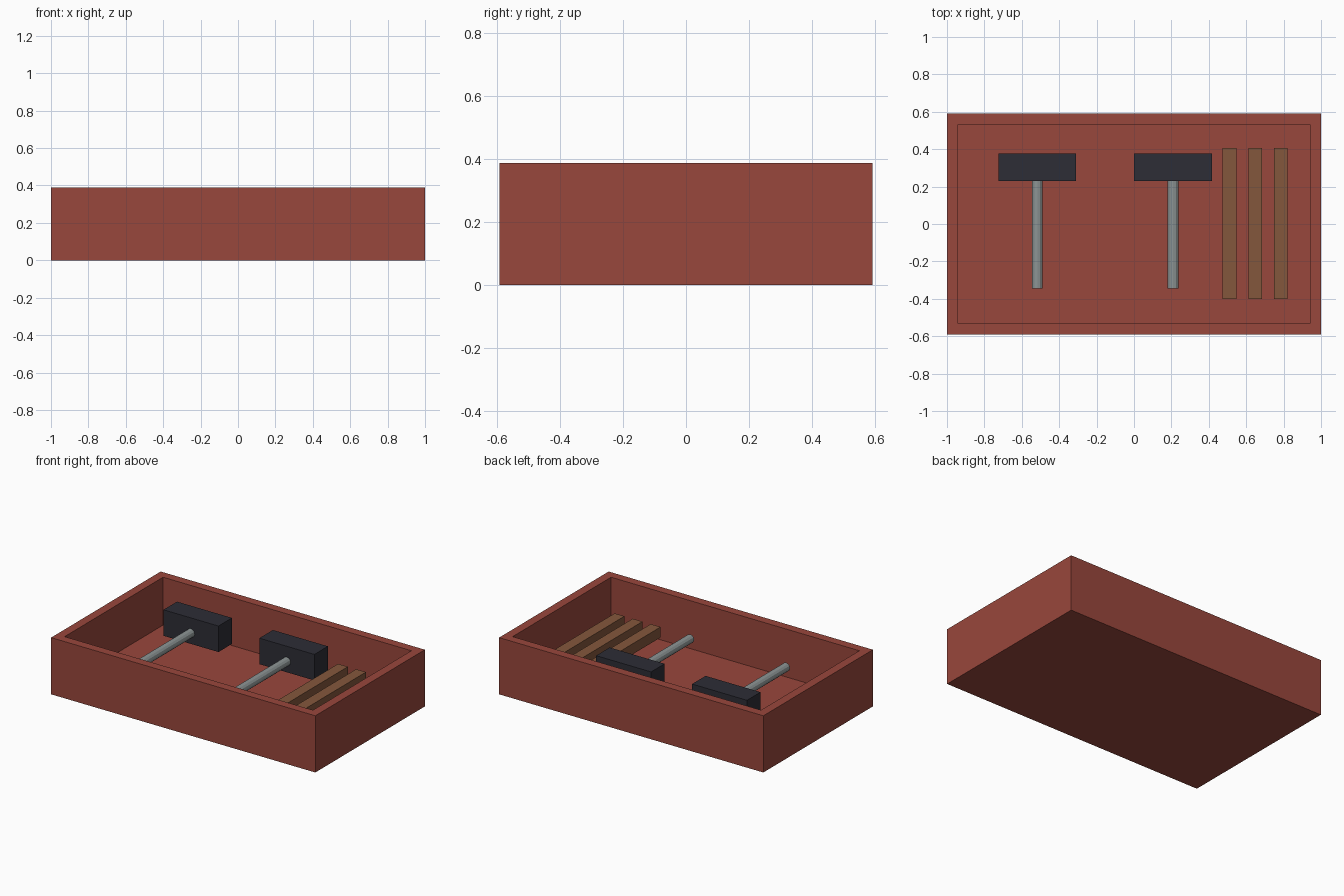
import bpy
import bmesh
import math
from mathutils import Matrix

cube = bpy.data.objects.get("Cube")
if cube:
    bpy.data.objects.remove(cube, do_unlink=True)


def material(name, srgb):
    col = [(c / 255 / 12.92) if c < 11 else ((c / 255 + 0.055) / 1.055) ** 2.4 for c in srgb] + [1]
    mat = bpy.data.materials.new(name)
    mat.use_nodes = True
    mat.diffuse_color = col
    mat.node_tree.nodes["Principled BSDF"].inputs["Base Color"].default_value = col
    return mat


red = material("brick red", (153, 71, 60))
dark = material("dark iron", (45, 45, 54))
steel = material("grey steel", (140, 148, 148))
wood = material("brown wood", (132, 87, 60))


def finish(name, bm, mat):
    mesh = bpy.data.meshes.new(name)
    bm.to_mesh(mesh)
    bm.free()
    mesh.materials.append(mat)
    obj = bpy.data.objects.new(name, mesh)
    bpy.context.collection.objects.link(obj)
    return obj


def add_box(bm, low, high):
    mid = [(a + b) / 2 for a, b in zip(low, high)]
    size = [b - a for a, b in zip(low, high)]
    return bmesh.ops.create_cube(bm, size=1, matrix=Matrix.Translation(mid) @ Matrix.Diagonal((*size, 1)))


def box(name, low, high, mat):
    bm = bmesh.new()
    add_box(bm, low, high)
    return finish(name, bm, mat)


# Open tray: inset the top face, then push it down to the floor
LENGTH, DEPTH, HEIGHT, WALL = 1.0, 0.592, 0.388, 0.06
bm = bmesh.new()
add_box(bm, (-LENGTH, -DEPTH, 0), (LENGTH, DEPTH, HEIGHT))
bm.normal_update()
top = max(bm.faces, key=lambda f: f.calc_center_median().z)
bmesh.ops.inset_region(bm, faces=[top], thickness=WALL, use_even_offset=True)
inner = bmesh.ops.extrude_face_region(bm, geom=[top])
floor_verts = [v for v in inner["geom"] if isinstance(v, bmesh.types.BMVert)]
bmesh.ops.translate(bm, verts=floor_verts, vec=(0, 0, WALL - HEIGHT))
if top.is_valid:
    bmesh.ops.delete(bm, geom=[top], context="FACES_ONLY")
bmesh.ops.recalc_face_normals(bm, faces=bm.faces)
finish("tray", bm, red)

# Two hammers: block head with a round shaft
for side, x in (("right", -0.517), ("left", 0.209)):
    box(side + "_hammer_head", (x - 0.208, 0.23, 0.16), (x + 0.208, 0.376, 0.338), dark)
    bm = bmesh.new()
    place = Matrix.Translation((x, -0.02, 0.235)) @ Matrix.Rotation(math.pi / 2, 4, "X")
    bmesh.ops.create_cone(bm, cap_ends=True, segments=12, radius1=0.029, radius2=0.029,
                          depth=0.65, matrix=place)
    finish(side + "_hammer_handle", bm, steel)

# Row of wooden strips
for i in range(3):
    x = 0.511 + i * 0.137
    box(f"wood_strip_{i + 1}", (x - 0.037, -0.402, 0.15), (x + 0.037, 0.405, 0.222), wood)
